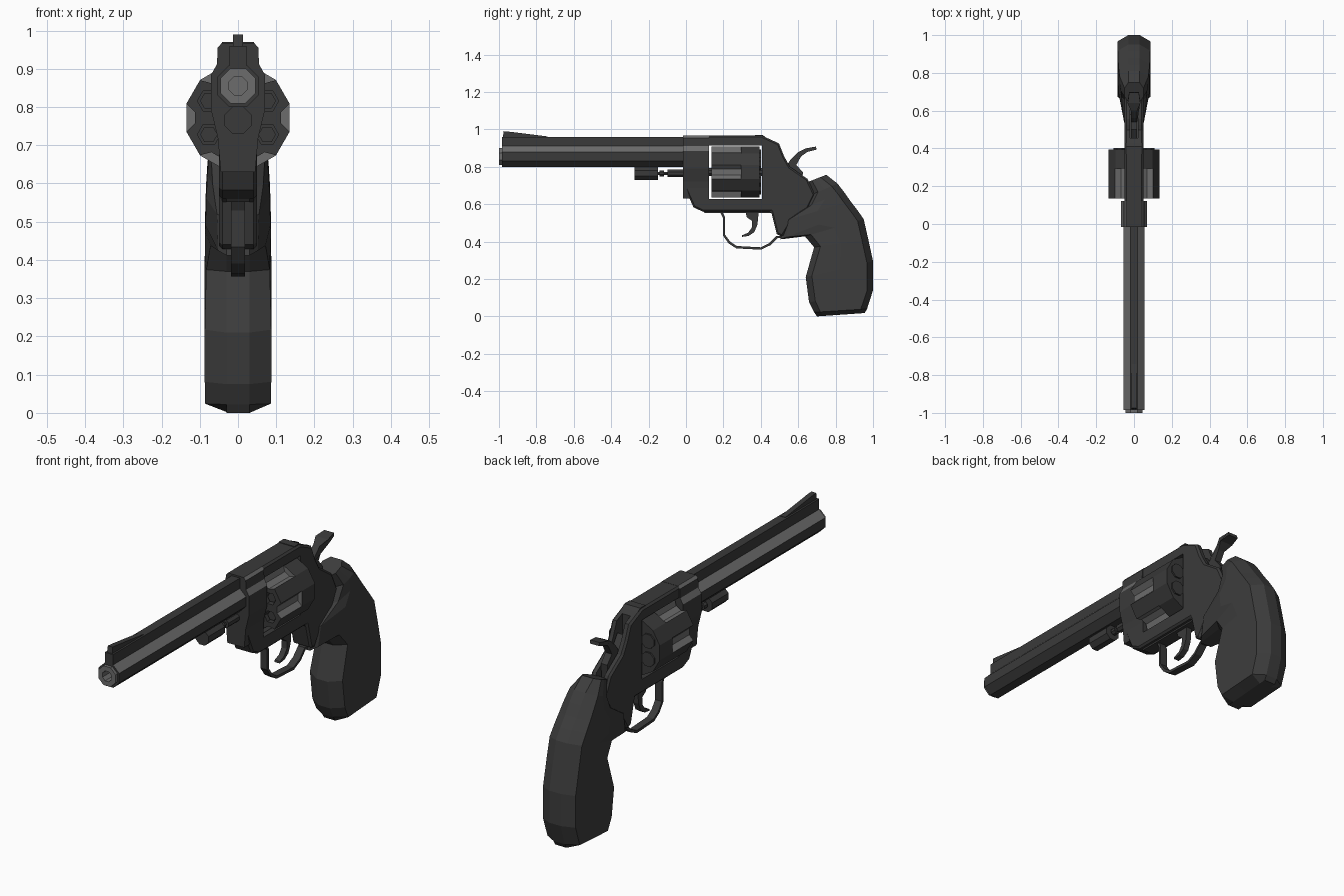
import bpy, bmesh, math
from mathutils import Vector

if "Cube" in bpy.data.objects:
    bpy.data.objects.remove(bpy.data.objects["Cube"])


def material(name, v):
    m = bpy.data.materials.new(name)
    m.diffuse_color = (v, v, v, 1)
    m.use_nodes = True
    m.node_tree.nodes["Principled BSDF"].inputs["Base Color"].default_value = m.diffuse_color
    return m


STEEL = material("dark_steel", 0.042)
WORN = material("worn_steel", 0.15)
GRIP = material("grip_black", 0.046)


def finish(name, bm, mat, slot=0, bevel=0):
    """Turn a bmesh into a flat-shaded object; slot 1 is always worn steel."""
    bmesh.ops.recalc_face_normals(bm, faces=bm.faces)
    for f in bm.faces:
        f.material_index = slot
    me = bpy.data.meshes.new(name)
    bm.to_mesh(me)
    bm.free()
    ob = bpy.data.objects.new(name, me)
    bpy.context.collection.objects.link(ob)
    me.materials.append(mat)
    if mat != WORN:
        me.materials.append(WORN)
    if bevel:
        mod = ob.modifiers.new("bevel", 'BEVEL')
        mod.width, mod.segments = bevel, 1
        mod.limit_method, mod.angle_limit = 'ANGLE', math.radians(50)
        apply(ob, mod)
    return ob


def apply(ob, mod):
    bpy.context.view_layer.objects.active = ob
    bpy.ops.object.modifier_apply(modifier=mod.name)


def cut(ob, cutter):
    mod = ob.modifiers.new("cut", 'BOOLEAN')
    mod.operation, mod.solver, mod.object = 'DIFFERENCE', 'EXACT', cutter
    apply(ob, mod)


def discard(ob):
    bpy.data.objects.remove(ob, do_unlink=True)


def add_prism(bm, pts, axis, a, b):
    """Extrude a closed outline along x (points are y,z) or y (points are x,z)."""
    place = (lambda p, d: (d, p[0], p[1])) if axis == 'x' else (lambda p, d: (p[0], d, p[1]))
    A = [bm.verts.new(place(p, a)) for p in pts]
    B = [bm.verts.new(place(p, b)) for p in pts]
    bm.faces.new(A)
    bm.faces.new(B[::-1])
    for i in range(len(pts)):
        j = (i + 1) % len(pts)
        bm.faces.new((A[i], A[j], B[j], B[i]))


def prism(name, pts, axis, a, b, mat=STEEL, slot=0, bevel=0):
    bm = bmesh.new()
    add_prism(bm, pts, axis, a, b)
    return finish(name, bm, mat, slot, bevel)


def ngon(x, z, r, n, turn=0.0):
    return [(x + r * math.cos(turn + math.tau * i / n),
             z + r * math.sin(turn + math.tau * i / n)) for i in range(n)]


def mirrored(half):
    return half + [(-x, z) for x, z in reversed(half)]


def ribbon(path, t):
    """Outline of a strip of thickness t along an open path."""
    left, right = [], []
    for i, p in enumerate(path):
        d = Vector(path[min(i + 1, len(path) - 1)]) - Vector(path[max(i - 1, 0)])
        n = Vector((-d.y, d.x)).normalized() * t / 2
        left.append(tuple(Vector(p) + n))
        right.append(tuple(Vector(p) - n))
    return left + right[::-1]


def wear_slopes(ob, lo=0.35, hi=0.95):
    """Faces sloping upward get the worn colour."""
    for f in ob.data.polygons:
        if lo < f.normal.z < hi and abs(f.normal.y) < 0.1:
            f.material_index = 1


OCT = math.pi / 8

# Barrel: octagon with a flat rib on top, muzzle crown and bore
barrel = prism("barrel", mirrored([(0.023, 0.80), (0.055, 0.832), (0.055, 0.878),
                                   (0.022, 0.91), (0.022, 0.96)]), 'y', -0.985, 0.02)
wear_slopes(barrel)
crown = prism("muzzle_crown", ngon(0, 0.855, 0.05, 8, OCT), 'y', -1.0, -0.97, WORN)
bore = prism("bore_cutter", ngon(0, 0.855, 0.026, 8, OCT), 'y', -1.05, -0.88, STEEL, 1)
cut(barrel, bore)
bore.data.polygons.foreach_set("material_index", [0] * len(bore.data.polygons))
cut(crown, bore)
discard(bore)
sight = prism("front_sight", [(-0.98, 0.95), (-0.975, 0.99), (-0.94, 0.987), (-0.74, 0.962),
                              (-0.74, 0.95)], 'x', -0.013, 0.013)

# Ejector rod under the barrel
prism("rod_lug", ngon(0, 0.765, 0.038, 8, OCT), 'y', -0.275, -0.15)
prism("rod_thin", ngon(0, 0.765, 0.009, 6), 'y', -0.16, 0.0)
prism("rod_bead", ngon(0, 0.765, 0.017, 8, OCT), 'y', -0.142, -0.118)
prism("rod_sleeve", ngon(0, 0.765, 0.021, 8, OCT), 'y', -0.10, 0.0)
prism("rod_lug_web", [(-0.265, 0.78), (-0.265, 0.81), (-0.16, 0.81), (-0.16, 0.78)],
      'x', -0.012, 0.012)

# Frame with the cylinder window and hammer slot cut out
frame = prism("frame", [(-0.015, 0.967), (0.405, 0.967), (0.497, 0.925), (0.525, 0.855),
                        (0.556, 0.80), (0.65, 0.735), (0.69, 0.65), (0.65, 0.57), (0.56, 0.50),
                        (0.515, 0.425), (0.485, 0.44), (0.455, 0.56), (0.09, 0.56),
                        (0.04, 0.583), (-0.012, 0.70)], 'x', -0.05, 0.05, bevel=0.009)
window = prism("window_cutter", [(0.124, 0.628), (0.406, 0.628), (0.406, 0.914), (0.124, 0.914)],
               'x', -0.3, 0.3)
slot = prism("slot_cutter", [(0.455, 0.80), (0.58, 0.70), (0.75, 0.70), (0.75, 1.0), (0.455, 1.0)],
             'x', -0.022, 0.022)
for c in (window, slot):
    cut(frame, c)
    discard(c)
block = prism("frame_front_block", mirrored([(0.045, 0.63), (0.053, 0.72), (0.07, 0.79),
                                             (0.07, 0.885), (0.055, 0.912), (0.053, 0.955),
                                             (0.042, 0.968)]), 'y', -0.017, 0.123)
wear_slopes(block)
prism("rear_sight", [(0.37, 0.955), (0.37, 0.97), (0.41, 0.97), (0.43, 0.955)], 'x', -0.042, 0.042)

# Cylinder: twelve sides, six flutes and six chambers
CZ = 0.772
cylinder = prism("cylinder", ngon(0, CZ, 0.14, 12, math.pi / 12), 'y', 0.136, 0.394)
flutes, chambers = bmesh.new(), bmesh.new()
for i in range(6):
    a = math.tau * i / 6
    add_prism(flutes, ngon(0.15 * math.cos(a), CZ + 0.15 * math.sin(a), 0.04, 8, a + OCT),
              'y', 0.05, 0.295)
    a += math.pi / 6
    cx, cz = 0.088 * math.cos(a), CZ + 0.088 * math.sin(a)
    add_prism(chambers, ngon(cx, cz, 0.03, 6), 'y', 0.05, 0.24)
    prism(f"cartridge_tip_{i}", ngon(cx, cz, 0.023, 6), 'y', 0.15, 0.25)
    prism(f"cartridge_rim_{i}", ngon(cx, cz, 0.036, 8, OCT), 'y', 0.39, 0.402)
for c in (finish("flute_cutter", flutes, STEEL, 1), finish("chamber_cutter", chambers, STEEL)):
    cut(cylinder, c)
    discard(c)
prism("cylinder_pin", ngon(0, CZ, 0.022, 8, OCT), 'y', 0.10, 0.43)

# Trigger and guard
prism("trigger_guard", ribbon([(0.185, 0.565), (0.203, 0.53), (0.203, 0.435), (0.232, 0.395),
                               (0.27, 0.37), (0.40, 0.363), (0.45, 0.387), (0.487, 0.425),
                               (0.53, 0.425)], 0.013), 'x', -0.018, 0.018)
prism("guard_strap", [(0.09, 0.565), (0.10, 0.552), (0.46, 0.552), (0.46, 0.565)], 'x', -0.03, 0.03)
prism("trigger", [(0.315, 0.57), (0.39, 0.57), (0.382, 0.49), (0.365, 0.45), (0.335, 0.43),
                  (0.298, 0.425), (0.30, 0.434), (0.332, 0.447), (0.352, 0.475), (0.354, 0.51),
                  (0.325, 0.53)], 'x', -0.014, 0.014)

# Hammer with a widened thumb spur
hammer = prism("hammer", [(0.45, 0.84), (0.50, 0.87), (0.54, 0.81), (0.56, 0.84), (0.60, 0.878),
                          (0.64, 0.898), (0.695, 0.908), (0.698, 0.892), (0.65, 0.88),
                          (0.615, 0.855), (0.59, 0.81), (0.625, 0.77), (0.62, 0.70),
                          (0.50, 0.72)], 'x', -0.017, 0.017)
for v in hammer.data.vertices:
    if v.co.y > 0.63 and v.co.z > 0.86:
        v.co.x *= 2.0 if v.co.y < 0.68 else 1.5

# Grip: faceted rings from butt to top
# front y,z / back y,z / half-width at front and back
RINGS = [(0.70, 0.0, 0.955, 0.018, 0.03, 0.03),
         (0.685, 0.022, 0.968, 0.04, 0.086, 0.086),
         (0.658, 0.075, 1.0, 0.14, 0.087, 0.087),
         (0.64, 0.21, 1.0, 0.295, 0.087, 0.087),
         (0.685, 0.37, 0.975, 0.41, 0.083, 0.087),
         (0.636, 0.428, 0.95, 0.52, 0.072, 0.086),
         (0.505, 0.412, 0.915, 0.57, 0.052, 0.085),
         (0.522, 0.51, 0.88, 0.615, 0.055, 0.083),
         (0.64, 0.583, 0.845, 0.665, 0.066, 0.08),
         (0.674, 0.652, 0.81, 0.71, 0.07, 0.075),
         (0.642, 0.715, 0.75, 0.757, 0.05, 0.05)]
bm = bmesh.new()
loops = []
for fy, fz, by, bz, wf, wb in RINGS:
    F, B = Vector((fy, fz)), Vector((by, bz))
    step = (B - F).normalized() * 0.034
    half = [(0.03, F), (wf, F + step), (wb, F.lerp(B, 0.5)), (wb, B - step), (0.03, B)]
    ring = half + [(-x, p) for x, p in reversed(half)]
    loops.append([bm.verts.new((x, p.x, p.y)) for x, p in ring])
for lo, hi in zip(loops, loops[1:]):
    for i in range(10):
        j = (i + 1) % 10
        bm.faces.new((lo[i], lo[j], hi[j], hi[i]))
bm.faces.new(loops[0])
bm.faces.new(loops[-1])
finish("grip", bm, GRIP)
